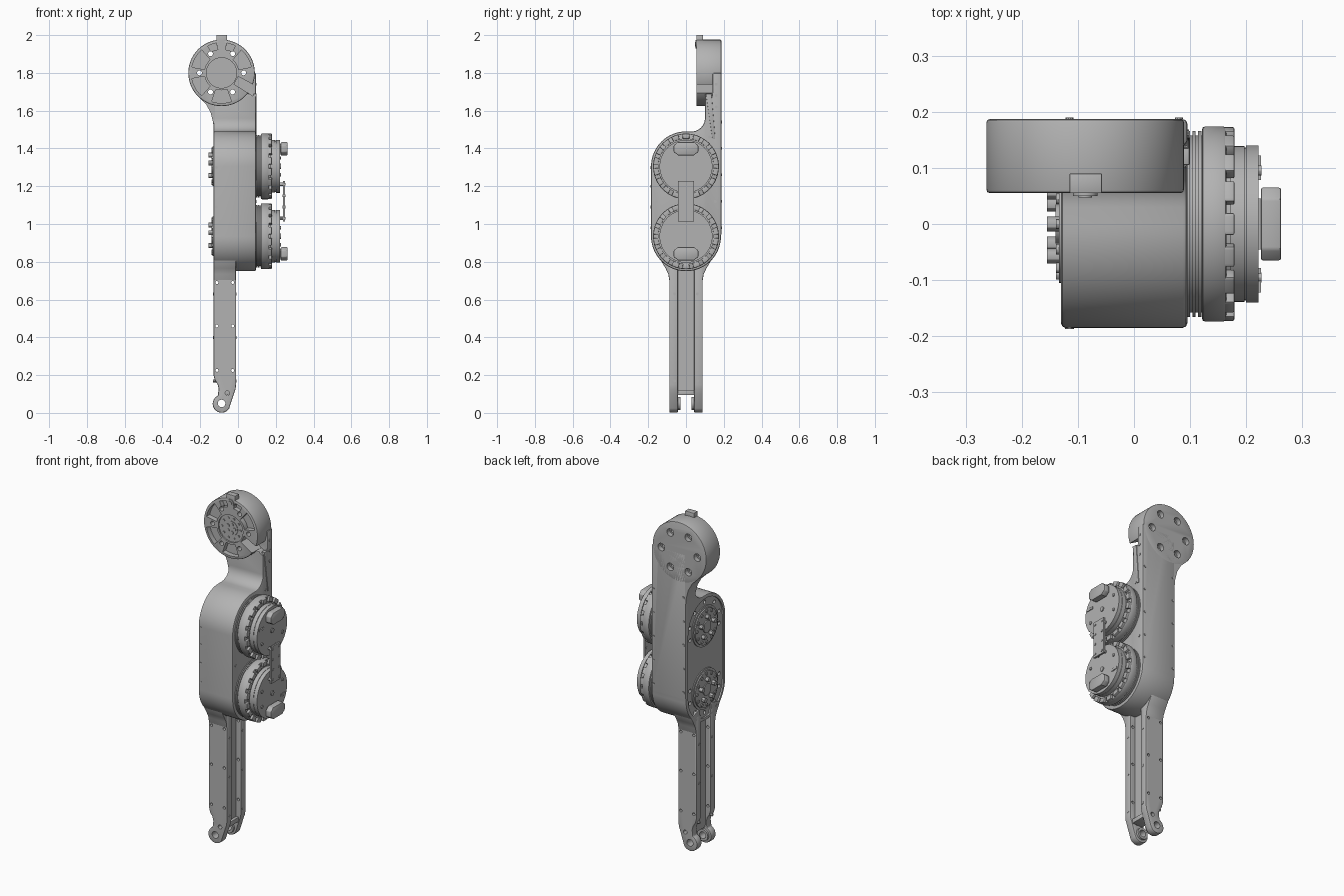
import bpy, bmesh
from math import cos, sin, pi, radians

if "Cube" in bpy.data.objects:
    bpy.data.objects.remove(bpy.data.objects["Cube"])

grey = bpy.data.materials.new("machined grey")
grey.use_nodes = True
grey.diffuse_color = (0.45, 0.45, 0.45, 1)
grey.node_tree.nodes["Principled BSDF"].inputs["Base Color"].default_value = grey.diffuse_color


# --- helpers: a shape is (axis, 2D outline, start, end) ---
def arc(u, v, r, a=0, b=360, n=48):
    closed = abs(b - a) == 360
    steps = n if closed else n + 1
    return [(u + r * cos(radians(a + (b - a) * i / n)),
             v + r * sin(radians(a + (b - a) * i / n))) for i in range(steps)]


def rect(u0, v0, u1, v1):
    return [(u0, v0), (u1, v0), (u1, v1), (u0, v1)]


def disc(axis, u, v, r, lo, hi, n=48):
    return (axis, arc(u, v, r, n=n), lo, hi)


def polar(u, v, r, deg):
    return u + r * cos(radians(deg)), v + r * sin(radians(deg))


def sector(u, v, r0, r1, mid, half, n=6):
    return (arc(u, v, r1, mid - half, mid + half, n)
            + arc(u, v, r0, mid + half, mid - half, n))


def make(name, shapes, bevel=0, cutters=()):
    bm = bmesh.new()
    for axis, pts, lo, hi in shapes:
        rings = []
        for t in (lo, hi):
            rings.append([bm.verts.new((t, u, v) if axis == "X" else (u, t, v)) for u, v in pts])
        bm.faces.new(rings[0])
        bm.faces.new(rings[1])
        for i in range(len(pts)):
            j = (i + 1) % len(pts)
            bm.faces.new((rings[0][i], rings[0][j], rings[1][j], rings[1][i]))
    bmesh.ops.recalc_face_normals(bm, faces=bm.faces)
    mesh = bpy.data.meshes.new(name)
    bm.to_mesh(mesh)
    bm.free()
    mesh.materials.append(grey)
    ob = bpy.data.objects.new(name, mesh)
    bpy.context.scene.collection.objects.link(ob)
    if bevel:
        mod = ob.modifiers.new("bevel", "BEVEL")
        mod.width, mod.segments, mod.limit_method = bevel, 2, "ANGLE"
        mod.angle_limit = radians(40)
    for cutter in cutters:
        mod = ob.modifiers.new("cut", "BOOLEAN")
        mod.object, mod.solver, mod.use_self = cutter, "EXACT", True
    if ob.modifiers:
        bpy.context.view_layer.update()
        graph = bpy.context.evaluated_depsgraph_get()
        ob.data = bpy.data.meshes.new_from_object(ob.evaluated_get(graph))
        ob.modifiers.clear()
    for p in ob.data.polygons:
        p.use_smooth = True
    ob.data.set_sharp_from_angle(angle=radians(30))
    return ob


def cutter(name, shapes):
    ob = make(name, shapes)
    ob.hide_render = True
    ob.hide_viewport = False
    return ob


SX, SZ = -0.087, 1.8           # shoulder axis
UP, LOW, R = 1.305, 0.935, 0.185   # motor heights, body radius
BACK = 0.187

# --- cutters for the shoulder and body ---
bolts = []
for k in range(6):
    u, v = polar(SX, SZ, 0.117, 60 * k)
    bolts += [disc("Y", u, v, 0.013, 0, 0.3, 16), disc("Y", u, v, 0.022, 0.16, 0.3, 20)]
bolt_cut = cutter("shoulder_bolt_cutter", bolts)
pocket_cut = cutter("shoulder_pocket_cutter",
                    [("Y", sector(SX, SZ, 0.092, 0.16, a, 19), 0, 0.085) for a in (30, 150, 210, 270)]
                    + [("Y", sector(SX, SZ, 0.125, 0.16, a, 9), 0, 0.08) for a in (72, 108)]
                    + [disc("Y", SX, SZ, 0.08, 0, 0.063)])
slot_cut = cutter("shoulder_slot_cutter", [("Y", [
    polar(SX, SZ, r, a) for r, a in ((0.09, -42), (0.22, -36), (0.22, -22), (0.09, -12))], 0, 0.14)])
side_plate = arc(0, LOW, 0.165, 180, 360) + arc(0, UP, 0.165, 0, 180)
recess_cut = cutter("side_recess_cutter", [("X", side_plate, -0.2, -0.121)])
rim = []
for z, angles in ((UP, (-15, 15, 50, 90, 130, 165, 195)), (LOW, (15, -15, -50, -90, -130, -165, 165))):
    for a in angles:
        u, v = polar(0, z, 0.14, a)
        rim.append(disc("X", u, v, 0.011, -0.2, -0.108, 14))
rim_cut = cutter("rim_hole_cutter", rim)

# --- shoulder housing ---
make("shoulder_housing", [disc("Y", SX, SZ, 0.176, 0.055, BACK, 72)], 0.006,
     (bolt_cut, pocket_cut, slot_cut))
make("shoulder_tab", [("Y", rect(-0.115, 1.945, -0.057, 2.0), 0.055, 0.09)], 0.002)
make("shoulder_tab_boss", [disc("Y", SX, 1.952, 0.022, 0.05, 0.07, 24), disc("Y", SX, 1.952, 0.012, 0.047, 0.07, 16)])
hub = [disc("Y", SX, SZ, 0.042, 0.06, 0.075)]
for k in range(10):
    hub.append(disc("Y", *polar(SX, SZ, 0.06, 36 * k), 0.006, 0.058, 0.07, 10))
for k in range(5):
    hub.append(disc("Y", *polar(SX, SZ, 0.024, 72 * k), 0.009, 0.056, 0.07, 12))
make("shoulder_hub", hub)

# --- body with neck sweeping up to the shoulder ---
body = (arc(0, LOW, R, 180, 360, 32)
        + [(BACK, LOW + 0.01), (BACK, SZ), (0.14, SZ), (0.14, 1.69), (0.10, 1.69)]
        + arc(0.03, 1.56, 0.07, 0, -90, 10) + arc(0, UP, R, 90, 180, 16))
make("body_shell", [("X", body, -0.13, 0.095)], 0.008, (bolt_cut, slot_cut, recess_cut, rim_cut))
flare = [(-0.11, 1.46), (-0.127, 1.49), (-0.132, 1.54), (-0.145, 1.59), (-0.17, 1.635),
         (-0.205, 1.67), (-0.235, 1.71), (-0.1, 1.78)]
make("neck_flare", [("Y", flare, 0.10, BACK - 0.001)], 0, (bolt_cut,))
make("neck_rib", [("X", [(0.105, 1.69), (0.135, 1.69), (0.155, 1.45), (0.14, 1.45)], 0.08, 0.099)], 0.002)

# --- small screws along the back, front and neck edges ---
screws = []
for x in (-0.115, 0.08):
    for z in (0.98, 1.12, 1.26, 1.4, 1.54):
        screws.append(disc("Y", x, z, 0.007, 0.18, 0.19, 10))
for z in (0.98, 1.09, 1.2, 1.3):
    screws.append(disc("Y", -0.115, z, 0.008, -0.187, -0.17, 10))
for y, z in ((0.16, 1.74), (0.16, 1.68), (0.16, 1.62), (0.125, 1.46), (-0.155, 1.12), (0.155, 1.12)):
    screws.append(disc("X", y, z, 0.008, 0.08, 0.098, 10))
make("edge_screws", screws)

# --- gearbox outputs on the right side, motors on the left ---
for side, z, sign in (("upper", UP, 1), ("lower", LOW, -1)):
    face = [disc("X", 0, z, 0.118, -0.127, -0.11), disc("X", 0, z, 0.105, -0.134, -0.11),
            disc("X", 0, z, 0.035, -0.14, -0.11, 24)]
    for k in range(12):
        face.append(disc("X", *polar(0, z, 0.09, 30 * k), 0.009, -0.139, -0.12, 12))
    for k in range(5):
        u, v = polar(0, z, 0.06, 72 * k + 90)
        face.append(disc("X", u, v, 0.013, -0.155, -0.12, 12))
    make(side + "_gearbox_output", face)

    # finned base, wide ring, cap
    make(side + "_motor_base", [disc("X", 0, z, 0.158, 0.09, 0.13, 64)]
         + [disc("X", 0, z, 0.166, x, x + 0.006, 64) for x in (0.094, 0.104, 0.114)])
    make(side + "_motor_ring", [disc("X", 0, z, 0.174, 0.121, 0.165, 72)], 0.006)
    make(side + "_motor_lugs", [("X", sector(0, z, 0.146, 0.173, 20 * k + 10, 6.5), 0.16, 0.179)
                                for k in range(18)], 0.003)
    make(side + "_motor_neck", [disc("X", 0, z, 0.148, 0.16, 0.173, 64)])
    make(side + "_motor_cap", [disc("X", 0, z, 0.139, 0.165, 0.197, 64),
                               disc("X", 0, z, 0.136, 0.19, 0.2, 64),
                               disc("X", 0, z, 0.14, 0.2, 0.222, 64)])
    details = [disc("X", 0, z, 0.014, 0.21, 0.227, 20)]
    for a in (25, 155, 205, 335):
        details.append(disc("X", *polar(0, z, 0.105, a), 0.009, 0.21, 0.227, 12))
    slot_y, slot_z = -0.1 * sign, z + 0.043 * sign
    details.append(("X", rect(slot_y - 0.022, slot_z - 0.007, slot_y + 0.022, slot_z + 0.007), 0.21, 0.226))
    make(side + "_cap_details", details)

    # cable connector
    c = z + 0.093 * sign
    plug = [(-0.065, c - 0.017), (-0.04, c - 0.035), (0.04, c - 0.035), (0.065, c - 0.017),
            (0.065, c + 0.017), (0.045, c + 0.035), (-0.045, c + 0.035), (-0.065, c + 0.017)]
    make(side + "_connector_foot", [("X", rect(-0.045, c - 0.025, 0.045, c + 0.025), 0.215, 0.235)])
    make(side + "_connector", [("X", plug, 0.226, 0.262)], 0.004)

# --- bridge board joining the motors ---
board = [("X", rect(-0.042, 1.012, 0.042, 1.228), 0.238, 0.248)]
for y in (-0.028, 0.028):
    for z in (1.03, 1.09, 1.15, 1.21):
        board.append(disc("X", y, z, 0.007, 0.235, 0.252, 10))
    for z in (1.03, 1.21):
        board.append(disc("X", y, z, 0.009, 0.215, 0.24, 12))
make("bridge_board", board)

# --- leg: two mirrored rails, a web between them and a forked foot ---
holes = [disc("Y", x, z, 0.008, -0.15, 0.15, 14) for x in (-0.112, -0.028) for z in (0.225, 0.46, 0.69)]
holes += [disc("Y", SX, 0.05, 0.02, -0.15, 0.15, 24), disc("Y", -0.056, 0.105, 0.012, -0.15, 0.15, 16)]
leg_cut = cutter("leg_hole_cutter", holes)
rail = ([(-0.13, 0.8), (-0.13, 0.2), (-0.122, 0.172), (-0.108, 0.152), (-0.102, 0.127), (-0.106, 0.1)]
        + arc(SX, 0.048, 0.047, 114, 330, 20)
        + [(-0.022, 0.1), (-0.013, 0.125), (-0.01, 0.15), (-0.01, 0.8)])
for side, s in (("left", 1), ("right", -1)):
    lo, hi = sorted((0.043 * s, 0.088 * s))
    make(side + "_leg_rail", [("Y", rail, lo, hi)], 0.006, (leg_cut,))
    make(side + "_foot_bush", [("Y", sector(SX, 0.05, 0.02, 0.034, 90 * k, 45), 0.03 * s, 0.045 * s)
                               for k in range(4)])
    gusset = [(0.05 * s, 0.7), (0.088 * s, 0.7), (0.094 * s, 0.735), (0.108 * s, 0.765),
              (0.135 * s, 0.81), (0.05 * s, 0.84)]
    make(side + "_leg_gusset", [("X", gusset, -0.129, -0.011)], 0.004)
    make(side + "_rail_screws", [disc("X", 0.06 * s, z, 0.008, -0.132, -0.008, 12) for z in (0.17, 0.4, 0.63)])
make("leg_web", [("X", rect(-0.05, 0.11, 0.05, 0.8), -0.098, -0.042)])
make("foot_stop", [("X", rect(-0.045, 0.095, 0.045, 0.122), -0.095, -0.025)], 0.003)

# --- drop the cutters ---
for ob in list(bpy.data.objects):
    if ob.name.endswith("_cutter"):
        bpy.data.objects.remove(ob)
